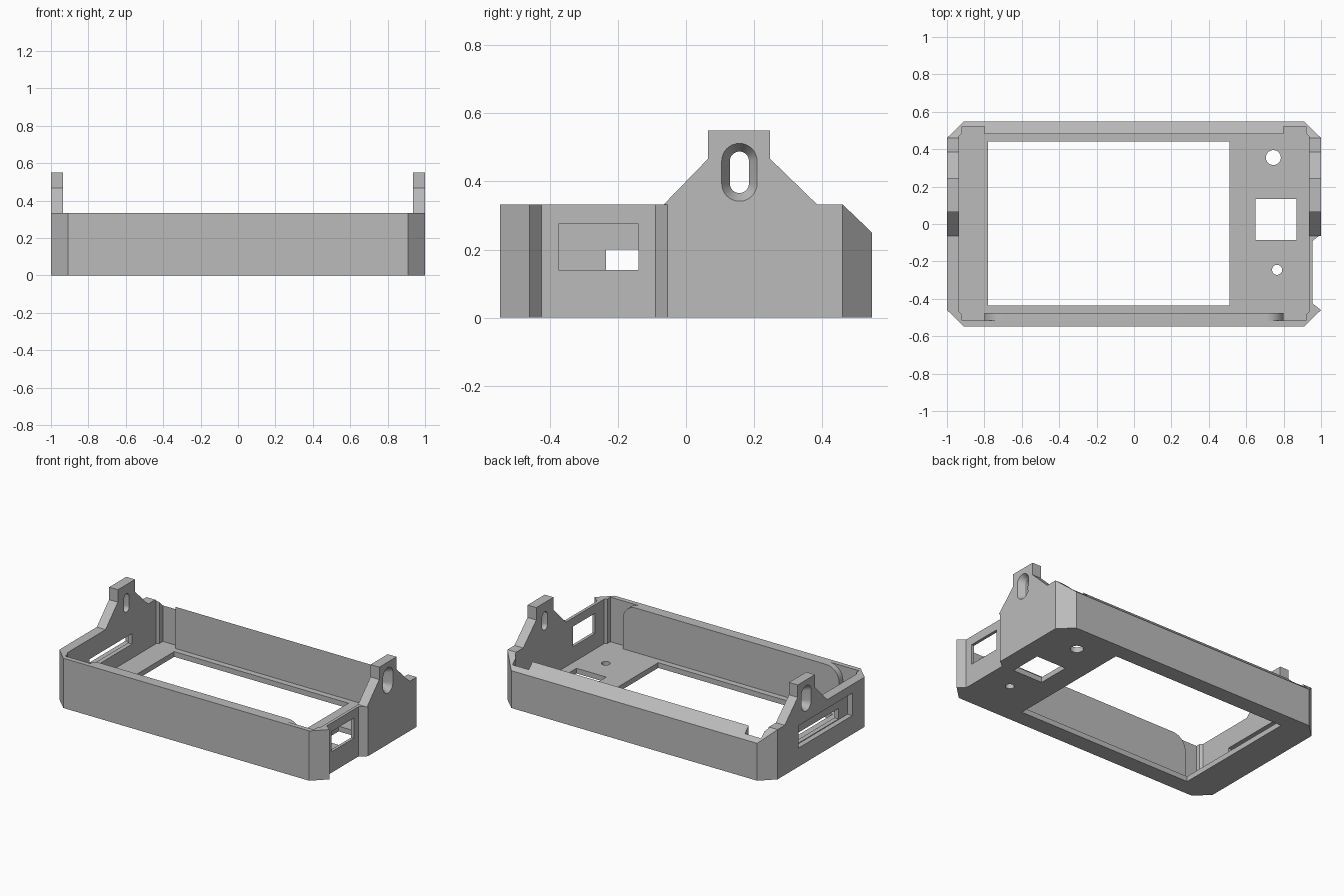
import bpy, bmesh, math

old = bpy.data.objects.get("Cube")
if old:
    bpy.data.objects.remove(old, do_unlink=True)

grey = bpy.data.materials.new("plain_grey")
grey.use_nodes = True
grey.diffuse_color = (0.5, 0.5, 0.5, 1)
grey.node_tree.nodes["Principled BSDF"].inputs["Base Color"].default_value = (0.5, 0.5, 0.5, 1)

WALL_TOP = 0.333
FLOOR = 0.035


def loft(name, rings):
    """Closed solid through rings that have equal point counts."""
    bm = bmesh.new()
    loops = [[bm.verts.new(p) for p in ring] for ring in rings]
    n = len(loops[0])
    for a, b in zip(loops, loops[1:]):
        for i in range(n):
            j = (i + 1) % n
            bm.faces.new((a[i], a[j], b[j], b[i]))
    bm.faces.new(loops[0])
    bm.faces.new(loops[-1])
    bmesh.ops.recalc_face_normals(bm, faces=bm.faces)
    mesh = bpy.data.meshes.new(name)
    bm.to_mesh(mesh)
    bm.free()
    mesh.materials.append(grey)
    obj = bpy.data.objects.new(name, mesh)
    bpy.context.collection.objects.link(obj)
    return obj


def prism(name, pts, axis, lo, hi):
    """Extrude a 2D outline along x, y or z."""
    def place(p, d):
        return {"x": (d, *p), "y": (p[0], d, p[1]), "z": (*p, d)}[axis]
    return loft(name, [[place(p, d) for p in pts] for d in (lo, hi)])


def rect(a0, a1, b0, b1):
    return [(a0, b0), (a1, b0), (a1, b1), (a0, b1)]


def circle(cx, cy, r, n=32):
    return [(cx + r * math.cos(math.tau * i / n), cy + r * math.sin(math.tau * i / n))
            for i in range(n)]


def oval(cy, z0, z1, r, n=16):
    """Upright slot outline in the yz plane."""
    pts = []
    for cz, start in ((z1 - r, 0), (z0 + r, math.pi)):
        for i in range(n + 1):
            a = start + math.pi * i / n
            pts.append((cy + r * math.cos(a), cz + r * math.sin(a)))
    return pts


def cut(obj, cutter):
    """Subtract the cutter, bake the result and drop the cutter."""
    cutter.hide_render = True
    mod = obj.modifiers.new("cut", "BOOLEAN")
    mod.operation, mod.solver, mod.object = "DIFFERENCE", "EXACT", cutter
    bpy.context.view_layer.update()
    deps = bpy.context.evaluated_depsgraph_get()
    mesh = bpy.data.meshes.new_from_object(obj.evaluated_get(deps))
    obj.modifiers.clear()
    obj.data = mesh
    bpy.data.objects.remove(cutter, do_unlink=True)


# Tray body with chamfered corners
X, Y, CX, CY = 1.0, 0.547, 0.91, 0.46
tray = prism("tray", [(CX, -Y), (X, -CY), (X, CY), (CX, Y),
                      (-CX, Y), (-X, CY), (-X, -CY), (-CX, -Y)], "z", 0, WALL_TOP)

# Cavity with corner pockets; the back wall stays thick in the middle
right_half = [(0.92, -0.515), (0.92, -0.485), (0.935, -0.47), (0.935, 0.47),
              (0.92, 0.485), (0.92, 0.52), (0.8, 0.52), (0.8, 0.48)]
cavity = right_half + [(-x, y) for x, y in reversed(right_half)]
cut(tray, prism("cavity", cavity, "z", FLOOR, 0.5))

# Bevel along the top of the back wall
cut(tray, prism("back_bevel", [(0.46, WALL_TOP), (0.44, 0.352), (0.7, 0.4), (0.7, 0.104)],
                "x", -1.2, 1.2))

# Floor openings
for name, outline in (("screen_opening", rect(-0.78, 0.51, -0.435, 0.44)),
                      ("square_opening", rect(0.65, 0.87, -0.085, 0.135)),
                      ("large_hole", circle(0.745, 0.355, 0.04)),
                      ("small_hole", circle(0.765, -0.245, 0.027))):
    cut(tray, prism(name, outline, "z", -0.1, 0.1))

# Notch and window in the +x wall
cut(tray, prism("side_notch", [(0.955, -0.425), (1.0, -0.46), (1.1, -0.46),
                               (1.1, -0.055), (1.0, -0.055), (0.955, -0.09)],
                "z", -0.1, 0.5))
cut(tray, prism("side_window", rect(-0.375, -0.14, 0.14, 0.275), "x", 0.9, 1.1))

# Recess and slot in the -x wall
cut(tray, prism("slot_recess", rect(-0.33, 0.24, 0.125, 0.275), "x", -1.1, -0.965))
cut(tray, prism("card_slot", rect(-0.235, 0.215, 0.13, 0.2), "x", -1.1, -0.9))

# Rounded pad on the inside of the front wall
R = 0.095
arc = [(0.8 - R + R * math.cos(a), WALL_TOP - R + R * math.sin(a))
       for a in (math.pi / 2 * i / 12 for i in range(13))]
pad = [(0.8, FLOOR)] + arc + [(-x, z) for x, z in reversed(arc)] + [(-0.8, FLOOR)]
prism("front_pad", pad, "y", -0.515, -0.475)

# Mounting ears with countersunk slots
ear_outline = [(-0.065, WALL_TOP), (0.385, WALL_TOP), (0.247, 0.467),
               (0.247, 0.55), (0.065, 0.55), (0.065, 0.467)]
for side, name in ((1, "left_ear"), (-1, "right_ear")):
    ear = prism(name, ear_outline, "x", side * 0.935, side * 1.0)
    small = oval(0.157, 0.366, 0.488, 0.028)
    big = oval(0.157, 0.342, 0.512, 0.052)
    rings = [[(side * d, *p) for p in o]
             for d, o in ((0.9, small), (0.96, small), (1.0, big), (1.05, big))]
    cut(ear, loft("ear_slot", rings))

# Smooth the round parts, keep edges crisp
for obj in bpy.context.view_layer.objects:
    obj.select_set(obj.type == "MESH")
bpy.context.view_layer.objects.active = tray
bpy.ops.object.shade_smooth_by_angle(angle=math.radians(25))
